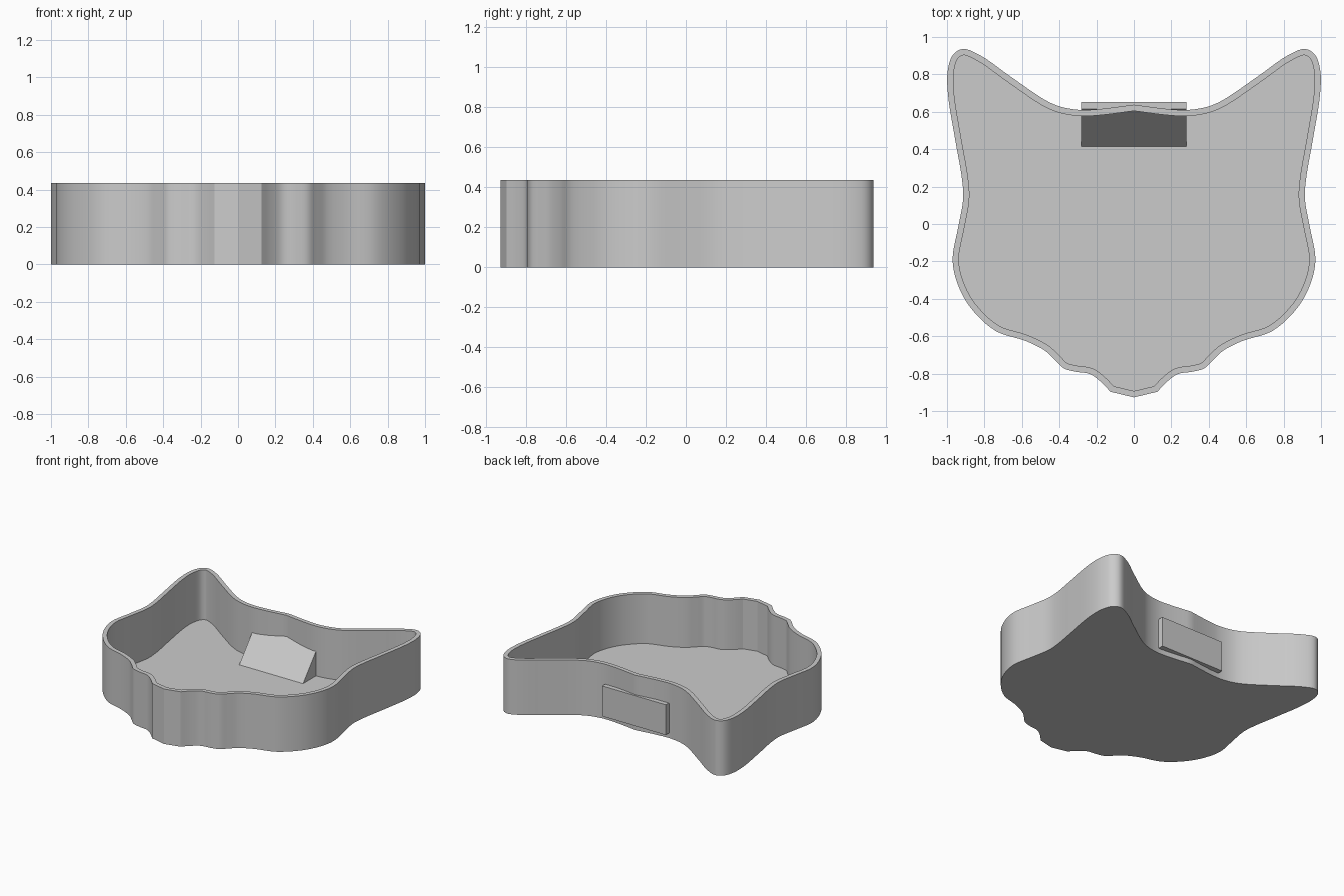
import bpy, bmesh
from mathutils import Vector

if "Cube" in bpy.data.objects:
    bpy.data.objects.remove(bpy.data.objects["Cube"])

HEIGHT, FLOOR, WALL = 0.435, 0.04, 0.033

grey = bpy.data.materials.new("light grey")
grey.diffuse_color = (0.6, 0.6, 0.6, 1)
grey.use_nodes = True
grey.node_tree.nodes["Principled BSDF"].inputs["Base Color"].default_value = grey.diffuse_color


def finish(name, bm):
    bmesh.ops.recalc_face_normals(bm, faces=bm.faces[:])
    mesh = bpy.data.meshes.new(name)
    bm.to_mesh(mesh)
    bm.free()
    mesh.materials.append(grey)
    ob = bpy.data.objects.new(name, mesh)
    bpy.context.collection.objects.link(ob)
    return ob


def spline(pts, steps=5):
    """Centripetal curve through the points."""
    p = [Vector(q) for q in pts]
    p = [2 * p[0] - p[1]] + p + [2 * p[-1] - p[-2]]
    out = []
    for a, b, c, d in zip(p, p[1:], p[2:], p[3:]):
        t0 = 0
        t1 = t0 + (b - a).length ** 0.5
        t2 = t1 + (c - b).length ** 0.5
        t3 = t2 + (d - c).length ** 0.5
        for i in range(steps):
            t = t1 + (t2 - t1) * i / steps
            a1 = a.lerp(b, (t - t0) / (t1 - t0))
            a2 = b.lerp(c, (t - t1) / (t2 - t1))
            a3 = c.lerp(d, (t - t2) / (t3 - t2))
            b1 = a1.lerp(a2, (t - t0) / (t2 - t0))
            b2 = a2.lerp(a3, (t - t1) / (t3 - t1))
            out.append(b1.lerp(b2, (t - t1) / (t2 - t1)))
    return out + [p[-2]]


def inset(loop, dist):
    """Mitred inward offset of a counter-clockwise loop."""
    out = []
    for i, q in enumerate(loop):
        d1 = (q - loop[i - 1]).normalized()
        d2 = (loop[(i + 1) % len(loop)] - q).normalized()
        n1, n2 = Vector((-d1.y, d1.x)), Vector((-d2.y, d2.x))
        out.append(q + (n1 + n2) * dist / (1 + n1.dot(n2)))
    return out


# Right half of the cat-head outline, chin corner to middle of the brow
half = [(0.125, -0.897), (0.175, -0.845), (0.235, -0.802), (0.31, -0.79),
        (0.375, -0.772), (0.425, -0.725), (0.476, -0.678), (0.58, -0.625),
        (0.74, -0.572), (0.877, -0.444), (0.947, -0.31), (0.97, -0.187),
        (0.94, -0.016), (0.914, 0.134), (0.92, 0.24), (0.957, 0.455),
        (0.995, 0.695), (0.996, 0.82), (0.968, 0.905), (0.914, 0.936),
        (0.82, 0.9), (0.663, 0.79), (0.476, 0.663), (0.396, 0.628),
        (0.29, 0.61), (0.18, 0.615), (0, 0.638)]
right = spline(half)
outer = [Vector((0, -0.927))] + right
outer += [Vector((-q.x, q.y)) for q in reversed(right[:-1])]
inner = inset(outer, WALL)

# Tray: base, outer wall, rim, inner wall and floor
bm = bmesh.new()
rings = [[bm.verts.new((q.x, q.y, z)) for q in loop]
         for loop, z in ((outer, 0), (outer, HEIGHT), (inner, HEIGHT), (inner, FLOOR))]
n = len(outer)
for lo, hi in zip(rings, rings[1:]):
    for i in range(n):
        j = (i + 1) % n
        bm.faces.new((lo[i], lo[j], hi[j], hi[i]))
bm.faces.new(rings[0][::-1])
bm.faces.new(rings[-1])
tray = finish("cat_head_tray", bm)
bpy.context.view_layer.objects.active = tray
tray.select_set(True)
bpy.ops.object.shade_smooth_by_angle(angle=0.35)

# Sloped block that passes through the back wall
bm = bmesh.new()
profile = [(0.415, FLOOR), (0.615, 0.28), (0.652, 0.28), (0.652, FLOOR)]
face = bm.faces.new([bm.verts.new((-0.28, y, z)) for y, z in profile])
ext = bmesh.ops.extrude_face_region(bm, geom=[face])
bmesh.ops.translate(bm, vec=(0.56, 0, 0),
                    verts=[g for g in ext["geom"] if isinstance(g, bmesh.types.BMVert)])
finish("wedge_block", bm)
